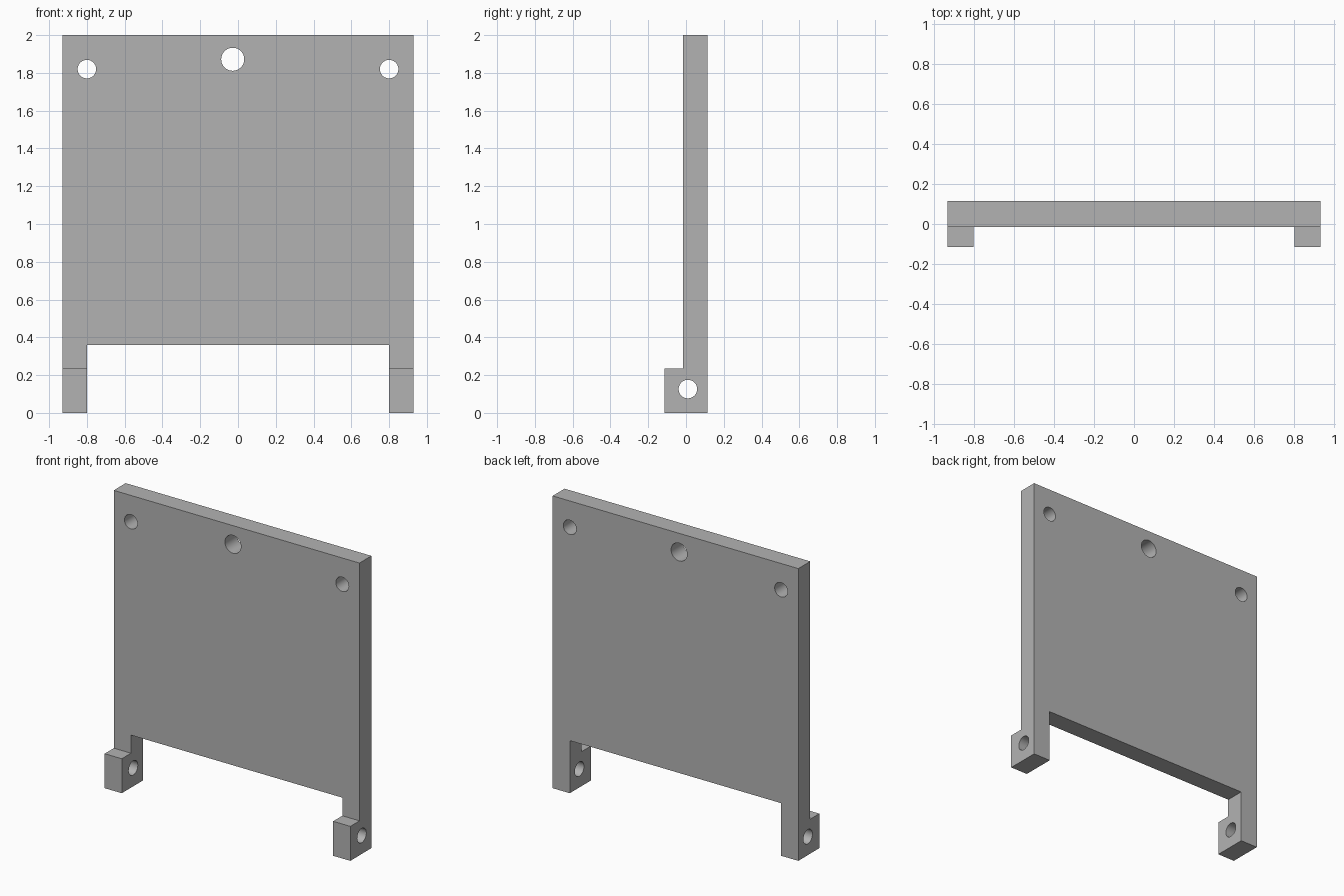
import bpy
import bmesh
import math
from mathutils import Matrix, Vector

cube = bpy.data.objects.get("Cube")
if cube:
    bpy.data.objects.remove(cube, do_unlink=True)

HALF_WIDTH = 0.93
BACK, FRONT, TOE = 0.114, -0.015, -0.114
HEIGHT, TOE_TOP = 2.0, 0.236
LEG_INNER, OPENING_TOP = 0.80, 0.36

grey = bpy.data.materials.new("plain grey")
grey.use_nodes = True
grey.diffuse_color = (0.45, 0.45, 0.45, 1)
grey.node_tree.nodes["Principled BSDF"].inputs["Base Color"].default_value = grey.diffuse_color


def make_object(name, bm):
    bmesh.ops.recalc_face_normals(bm, faces=bm.faces)
    mesh = bpy.data.meshes.new(name)
    bm.to_mesh(mesh)
    bm.free()
    mesh.materials.append(grey)
    obj = bpy.data.objects.new(name, mesh)
    bpy.context.collection.objects.link(obj)
    return obj


def hole_cutter(name, centre, radius, axis, depth):
    bm = bmesh.new()
    turn = Matrix.Rotation(math.pi / 2, 4, "X" if axis == "Y" else "Y")
    bmesh.ops.create_cone(bm, cap_ends=True, segments=48, radius1=radius, radius2=radius,
                          depth=depth, matrix=Matrix.Translation(centre) @ turn)
    return make_object(name, bm)


# Side profile with the forward toe, extruded across the full width
profile = [(BACK, 0), (BACK, HEIGHT), (FRONT, HEIGHT), (FRONT, TOE_TOP), (TOE, TOE_TOP), (TOE, 0)]
bm = bmesh.new()
side = bm.faces.new([bm.verts.new((-HALF_WIDTH, y, z)) for y, z in profile])
swept = bmesh.ops.extrude_face_region(bm, geom=[side])["geom"]
bmesh.ops.translate(bm, vec=Vector((2 * HALF_WIDTH, 0, 0)),
                    verts=[v for v in swept if isinstance(v, bmesh.types.BMVert)])
panel = make_object("mounting_panel", bm)

# Opening between the legs
bm = bmesh.new()
bmesh.ops.create_cube(bm, size=1)
bmesh.ops.scale(bm, vec=(2 * LEG_INNER, 1, 2 * OPENING_TOP), verts=bm.verts)
cutters = [make_object("opening_cutter", bm)]

# Panel holes and the pivot holes through the feet
cutters.append(hole_cutter("centre_hole_cutter", (-0.028, 0, 1.872), 0.061, "Y", 1))
for label, sign in (("left", 1), ("right", -1)):
    cutters.append(hole_cutter(label + "_hole_cutter", (sign * 0.80, 0, 1.82), 0.049, "Y", 1))
    cutters.append(hole_cutter(label + "_foot_hole_cutter", (sign * 0.865, 0.01, 0.126), 0.049, "X", 0.3))

bpy.context.view_layer.objects.active = panel
for cutter in cutters:
    cutter.hide_render = True
    cut = panel.modifiers.new(cutter.name, "BOOLEAN")
    cut.operation = "DIFFERENCE"
    cut.solver = "EXACT"
    cut.object = cutter
    bpy.ops.object.modifier_apply(modifier=cut.name)
    bpy.data.objects.remove(cutter, do_unlink=True)

# Smooth hole walls, sharp edges elsewhere
bpy.ops.object.select_all(action="DESELECT")
panel.select_set(True)
bpy.ops.object.shade_smooth_by_angle(angle=math.radians(30))
